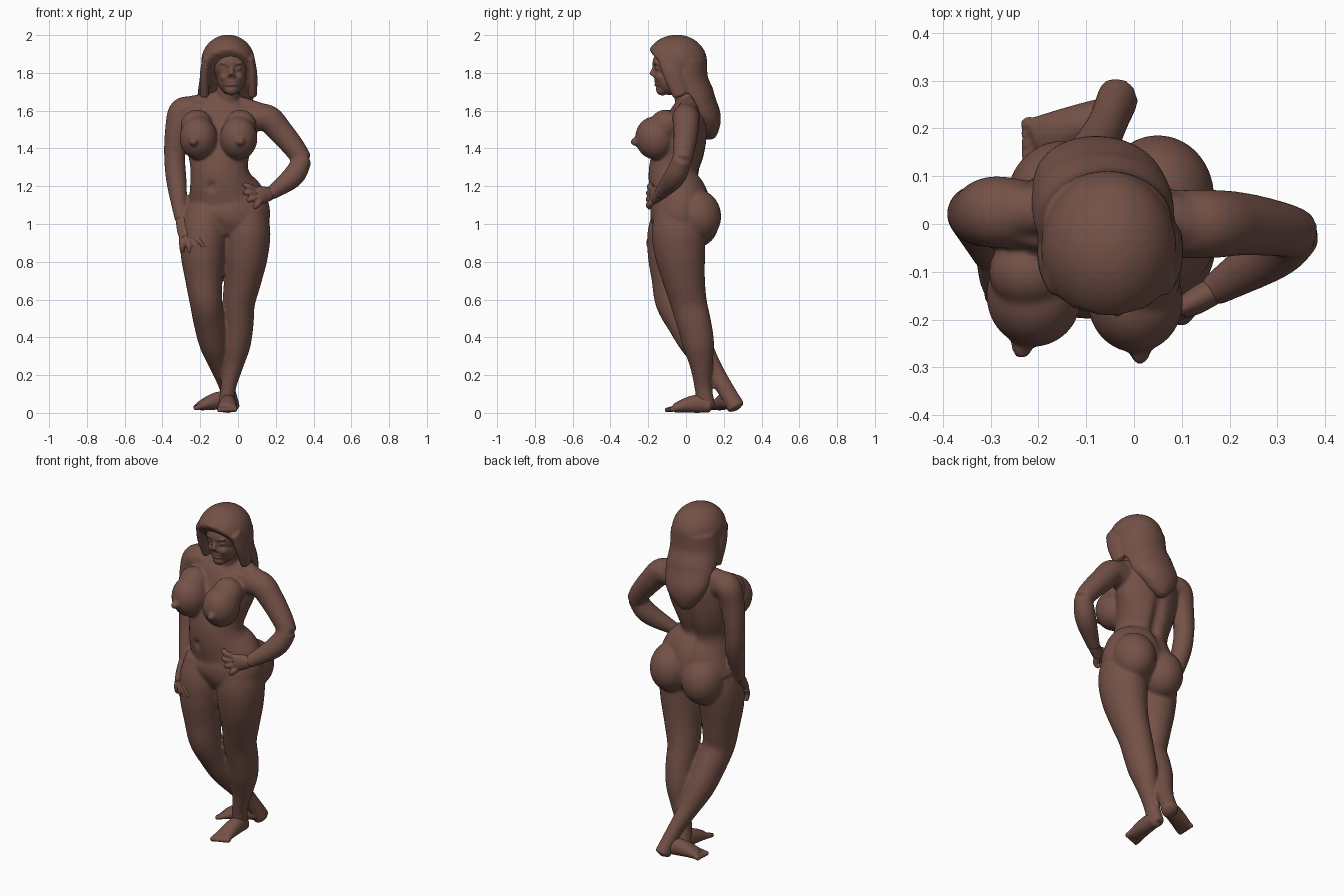
import bpy, bmesh
from math import sin, cos, exp, pi, tau
from mathutils import Vector, Matrix

if "Cube" in bpy.data.objects:
    bpy.data.objects.remove(bpy.data.objects["Cube"], do_unlink=True)

clay = bpy.data.materials.new("brown clay")
clay.use_nodes = True
clay.diffuse_color = (.175, .083, .063, 1)
clay.node_tree.nodes["Principled BSDF"].inputs["Base Color"].default_value = clay.diffuse_color

UP = Vector((0, 0, 1))
BACK = Vector((0, 1, 0))
LEFT = Vector((1, 0, 0))


def spline(points, steps=8):
    """Catmull-Rom curve through points with any number of components."""
    points = [Vector(point) for point in points]
    points = [points[0] * 2 - points[1], *points, points[-1] * 2 - points[-2]]
    curve = []
    for before, start, end, after in zip(points, points[1:], points[2:], points[3:]):
        leave, arrive = (end - before) / 2, (after - start) / 2
        for step in range(steps):
            t = step / steps
            ease = t * t * (3 - t - t)
            curve.append(start.lerp(end, ease) + leave * t * (1 - t) ** 2 - arrive * t * t * (1 - t))
    return curve + [points[-2]]


def loft(bm, path, widths, depths, depth_axis=BACK, sides=48):
    """Smooth tube with elliptical rings and domed ends."""
    rows = spline([(*point, width, depth) for point, width, depth in zip(path, widths, depths)])
    centres = [Vector(row[:3]) for row in rows]
    last = len(rows) - 1
    rings = []
    for index, (centre, row) in enumerate(zip(centres, rows)):
        tangent = (centres[min(index + 1, last)] - centres[max(index - 1, 0)]).normalized()
        depth = (depth_axis - tangent * depth_axis.dot(tangent)).normalized()
        width = depth.cross(tangent)
        angles = [tau * corner / sides for corner in range(sides)]
        rings.append([bm.verts.new(centre + width * row[3] * cos(angle) + depth * row[4] * sin(angle))
                      for angle in angles])
    for lower, upper in zip(rings, rings[1:]):
        for corner in range(sides):
            bm.faces.new((lower[corner - 1], lower[corner], upper[corner], upper[corner - 1]))
    for ring, end, inner, size in ((rings[0], centres[0], centres[1], min(widths[0], depths[0])),
                                   (rings[-1], centres[-1], centres[-2], min(widths[-1], depths[-1]))):
        tip = bm.verts.new(end + (end - inner).normalized() * size * .4)
        for corner in range(sides):
            bm.faces.new((ring[corner - 1], ring[corner], tip))


def limb(bm, path, radii):
    loft(bm, path, radii, radii)


def blob(bm, centre, radii, tilt=0):
    place = Matrix.Translation(centre) @ Matrix.Rotation(tilt, 4, 'X') @ Matrix.Diagonal((*radii, 1))
    bmesh.ops.create_uvsphere(bm, u_segments=32, v_segments=20, radius=1, matrix=place)


def dent(bm, centre, radii, depth):
    """Soft push of the surface along y around a point."""
    for vert in bm.verts:
        distance = sum(((a - b) / r) ** 2 for a, b, r in zip(vert.co, centre, radii))
        vert.co.y += depth * exp(-distance)


def leg(bm, hip, knee, ankle, outward):
    """Thigh and calf with evenly spaced girths from hip to ankle."""
    hip, knee, ankle = Vector(hip), Vector(knee), Vector(ankle)
    girths = (.108, .126, .118, .1, .086, .081, .074, .054, .041, .043)
    path = []
    for index in range(len(girths)):
        t = index / 4
        point = hip.lerp(knee, t) if t < 1 else knee.lerp(ankle, t - 1)
        bow = abs(sin(pi * t)) if t < 2 else 0
        path.append(point + LEFT * outward * bow * .015 + BACK * bow * (-.015 if t < 1 else outward * .014))
    loft(bm, path, girths, [girth * 1.12 for girth in girths])
    blob(bm, knee - BACK * .064 + UP * .02, (.045, .034, .055))


def foot(bm, heel, toe, inward):
    heel, toe = Vector(heel), Vector(toe)
    side = (toe - heel).cross(UP).normalized() * inward
    heights = (.036, .048, .04, .024)
    path = [heel.lerp(toe, index / 3.6) + UP * height for index, height in enumerate(heights)]
    loft(bm, path, (.036, .043, .048, .052), heights, UP)
    for index in range(5):
        root = path[-1] + side * (.038 - index * .02)
        tip = root + (toe - heel) * (.21 - index * .035) - UP * .01
        limb(bm, (root, tip), (.015, .0125))


def hand(bm, wrist, knuckle, first, final):
    """Palm with four fingers fanned from the first to the final tip."""
    wrist, knuckle, first, final = Vector(wrist), Vector(knuckle), Vector(first), Vector(final)
    loft(bm, (wrist, wrist.lerp(knuckle, .6), knuckle), (.034, .046, .046), (.029, .028, .022))
    centre = first.lerp(final, .5)
    reach = (centre - knuckle).normalized()
    for index in range(4):
        tip = first.lerp(final, index / 3) + reach * sin(pi * index / 3) * .02
        root = knuckle + (tip - centre) * .55
        limb(bm, (root, root.lerp(tip, .5) - BACK * .012, tip), (.018, .016, .013))


def finish(bm, name, voxel, passes):
    bmesh.ops.recalc_face_normals(bm, faces=bm.faces)
    mesh = bpy.data.meshes.new(name)
    bm.to_mesh(mesh)
    bm.free()
    mesh.materials.append(clay)
    part = bpy.data.objects.new(name, mesh)
    bpy.context.collection.objects.link(part)
    merge = part.modifiers.new("merge", 'REMESH')
    merge.mode = 'VOXEL'
    merge.voxel_size = voxel
    merge.use_smooth_shade = True
    soften = part.modifiers.new("soften", 'SMOOTH')
    soften.iterations = passes


# Torso, with spine groove and navel
body = bmesh.new()
loft(body, ((-.08, -.03, .95), (-.06, -.03, 1.03), (-.065, -.03, 1.12), (-.09, -.06, 1.22),
            (-.1, -.06, 1.3), (-.1, -.03, 1.4), (-.09, 0, 1.5), (-.08, .02, 1.6), (-.07, .02, 1.69)),
     (.15, .225, .215, .168, .152, .17, .19, .18, .07),
     (.12, .158, .155, .137, .134, .135, .12, .1, .05), sides=72)
dent(body, (-.09, .08, 1.32), (.03, .08, .2), -.028)
dent(body, (-.14, -.18, 1.2), (.018, .06, .02), .024)

# Neck, shoulder line and collar bones
limb(body, ((-.07, .03, 1.58), (-.055, 0, 1.68), (-.045, -.02, 1.78)), (.075, .063, .063))
limb(body, ((-.28, .025, 1.61), (-.18, .03, 1.635), (-.02, .025, 1.63), (.13, 0, 1.58)),
     (.062, .052, .052, .057))
for shoulder in ((-.26, -.02, 1.63), (.12, -.03, 1.6)):
    limb(body, ((-.075, -.06, 1.6), shoulder), (.02, .02))

# Bust and seat
for side in (-1, 1):
    chest = Vector((side * .106 - .103, -.156 - side * .006, 1.455))
    blob(body, chest, (.1, .107, .115), .15)
    blob(body, chest + Vector((side * .01, .05, .065)), (.085, .08, .085))
    blob(body, chest + Vector((side * .018 - .008, -.105, -.02)), (.022, .028, .022))
    blob(body, (side * .1 - .05, .052 + side * .006, 1.03 + side * .015), (.118, .128, .14), .2)

# Standing left leg and bent right leg
leg(body, (.045, -.045, 1.08), (.004, .015, .58), (-.05, .09, .14), 1)
leg(body, (-.17, -.045, 1.08), (-.17, -.066, .59), (-.06, .2, .14), -1)

# Left arm bent to the hip
limb(body, ((.06, 0, 1.56), (.155, 0, 1.56), (.225, 0, 1.49), (.3, -.01, 1.4), (.342, -.02, 1.335)),
     (.07, .072, .066, .058, .052))
limb(body, ((.344, -.02, 1.345), (.29, -.06, 1.25), (.165, -.14, 1.155)), (.05, .057, .034))

# Right arm hanging to the thigh
limb(body, ((-.22, .02, 1.59), (-.29, .025, 1.595), (-.32, .02, 1.5), (-.335, .02, 1.36),
            (-.325, 0, 1.22), (-.3, -.07, 1.02)), (.07, .075, .066, .056, .053, .034))
finish(body, "body", .0075, 10)

hands = bmesh.new()
hand(hands, (.175, -.135, 1.16), (.1, -.178, 1.15), (.03, -.183, 1.21), (.085, -.19, 1.085))
hand(hands, (-.298, -.07, 1.03), (-.265, -.152, .935), (-.295, -.145, .855), (-.18, -.195, .88))
finish(hands, "hands", .005, 3)

feet = bmesh.new()
foot(feet, (-.05, .13, 0), (-.06, -.1, 0), 1)
foot(feet, (-.035, .235, .02), (-.235, .16, .01), -1)
finish(feet, "feet", .006, 3)

# Head and face
head = bmesh.new()
blob(head, (-.04, -.06, 1.845), (.096, .118, .11))
blob(head, (-.035, -.085, 1.775), (.077, .082, .093), .1)
blob(head, (-.035, -.125, 1.712), (.038, .034, .032))
limb(head, ((-.035, -.16, 1.845), (-.035, -.172, 1.815), (-.035, -.18, 1.79)), (.012, .013, .016))
for side in (-1, 1):
    eye = Vector((side * .034 - .035, -.148, 1.824))
    dent(head, eye - BACK * .03, (.02, .06, .015), .015)
    blob(head, eye, (.02, .015, .012))
    blob(head, eye + UP * .028 - BACK * .01, (.028, .015, .009))
    blob(head, eye - UP * .045 + BACK * .015, (.03, .03, .03))
    blob(head, (side * .013 - .035, -.163, 1.784), (.012, .014, .011))
    blob(head, (-.035, -.153, 1.745 + side * .008), (.03, .015, .008))
finish(head, "head", .005, 5)

# Long hair, opened in front along a sloping face line
hair = bmesh.new()
blob(hair, (-.053, -.05, 1.86), (.142, .162, .142))
loft(hair, ((-.055, 0, 1.87), (-.06, 0, 1.75), (-.068, .05, 1.65), (-.078, .108, 1.57),
            (-.085, .122, 1.5), (-.09, .125, 1.455)),
     (.135, .145, .148, .128, .08, .03), (.11, .12, .112, .078, .055, .03))
for vert in hair.verts:
    height = 1.93 - vert.co.z
    if height > 0:
        vert.co.y = max(vert.co.y, min(height * .9 - .205, .05))

# Front locks
for side in (-1, 1):
    top = Vector((side * .112 - .05, -.11, 1.89))
    loft(hair, (top, top + Vector((side * .014, .04, -.1)), top + Vector((side * .015, .08, -.21))),
         (.024, .026, .024), (.045, .05, .04))
finish(hair, "hair", .007, 6)
